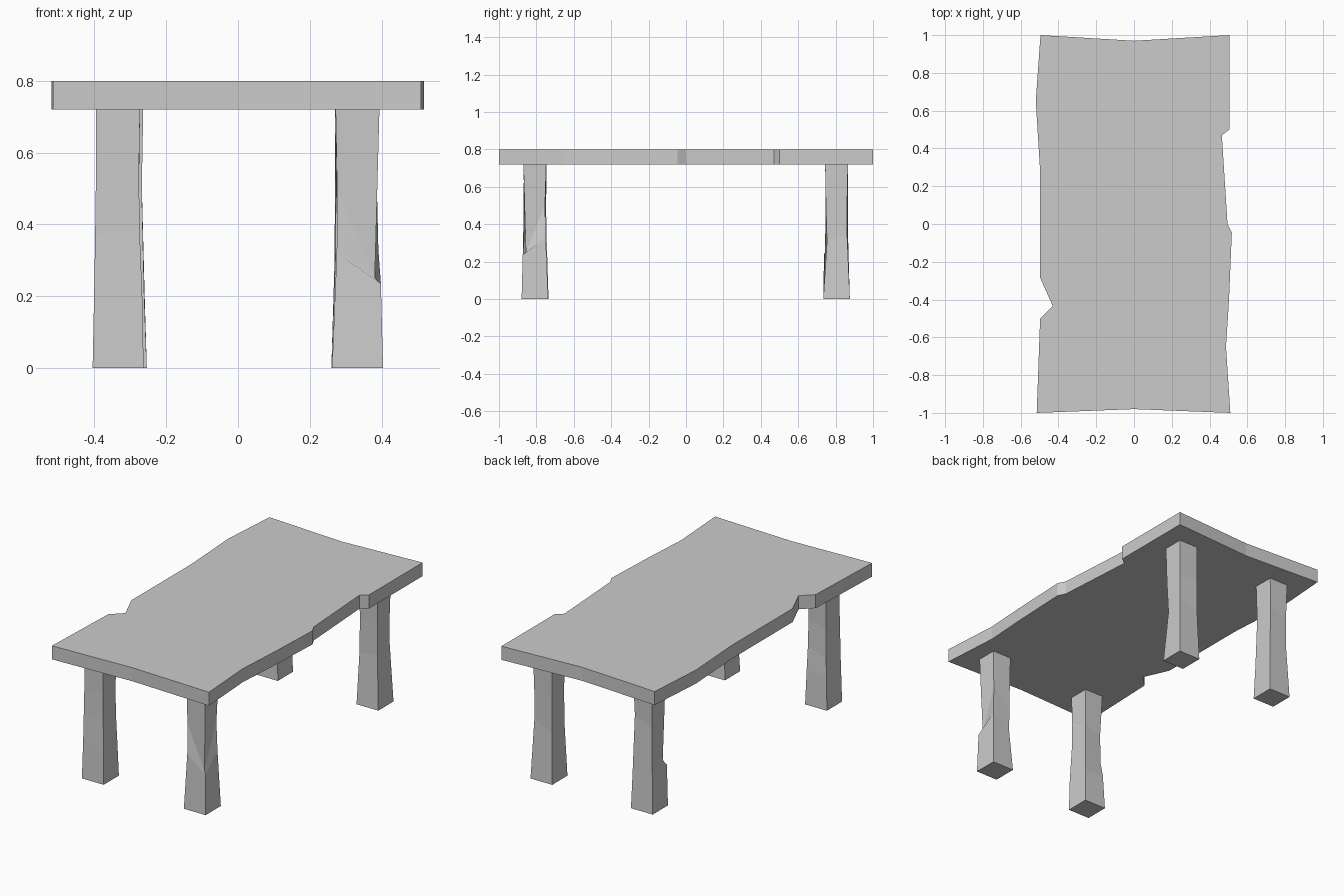
import bpy, bmesh

if "Cube" in bpy.data.objects:
    bpy.data.objects.remove(bpy.data.objects["Cube"])

TOP_Z, UNDER_Z = 0.80, 0.72
CORNERS = [(-1, -1), (1, -1), (1, 1), (-1, 1)]


def finish(bm, name):
    bmesh.ops.recalc_face_normals(bm, faces=bm.faces)
    mesh = bpy.data.meshes.new(name)
    bm.to_mesh(mesh)
    bm.free()
    obj = bpy.data.objects.new(name, mesh)
    bpy.context.collection.objects.link(obj)
    return obj


def slab(name, outline, z0, z1):
    """Extrude a plan outline upwards."""
    bm = bmesh.new()
    face = bm.faces.new([bm.verts.new((x, y, z0)) for x, y in outline])
    ext = bmesh.ops.extrude_face_region(bm, geom=[face], use_keep_orig=True)
    for v in ext["geom"]:
        if isinstance(v, bmesh.types.BMVert):
            v.co.z = z1
    return finish(bm, name)


def leg(name, cx, cy, kinks):
    """Square post; every corner edge follows its own (height, half width) kinks."""
    bm = bmesh.new()
    cols = []
    for (sx, sy), col in zip(CORNERS, kinks):
        profile = [(0, 0.071)] + col + [(UNDER_Z, 0.061)]
        cols.append([bm.verts.new((cx + sx * h, cy + sy * h, z)) for z, h in profile])
    for i in range(4):
        a, b = cols[i], cols[(i + 1) % 4]
        for k in range(len(a) - 1):
            bm.faces.new((a[k], b[k], b[k + 1], a[k + 1]))
    bm.faces.new([c[0] for c in cols])
    bm.faces.new([c[-1] for c in cols])
    return finish(bm, name)


# Rough-edged table top
slab("table_top", [
    (-0.495, 1.0), (0, 0.97), (0.505, 1.0), (0.505, 0.50), (0.465, 0.47),
    (0.495, 0.0), (0.518, -0.045), (0.503, -0.40), (0.487, -0.65), (0.51, -1.0),
    (0, -0.98), (-0.515, -1.0), (-0.497, -0.50), (-0.43, -0.435),
    (-0.497, -0.285), (-0.497, 0.28), (-0.52, 0.65)], UNDER_Z, TOP_Z)

# Hewn legs, each chipped differently
leg("front_left_leg", -0.334, -0.806, [
    [(0.24, 0.066), (0.37, 0.064), (0.51, 0.062)],
    [(0.18, 0.068), (0.385, 0.060), (0.545, 0.058)],
    [(0.20, 0.065), (0.35, 0.060), (0.50, 0.058)],
    [(0.21, 0.063), (0.29, 0.054), (0.47, 0.052)]])
leg("front_right_leg", 0.333, -0.808, [
    [(0.32, 0.058), (0.50, 0.057)],
    [(0.235, 0.065), (0.25, 0.048)],
    [(0.33, 0.058), (0.50, 0.054)],
    [(0.25, 0.056), (0.40, 0.057)]])
leg("back_right_leg", 0.331, 0.805, [
    [(0.30, 0.060), (0.50, 0.058)],
    [(0.31, 0.051), (0.50, 0.057)],
    [(0.35, 0.056), (0.50, 0.056)],
    [(0.30, 0.062), (0.50, 0.061)]])
leg("back_left_leg", -0.325, 0.805, [
    [(0.24, 0.067), (0.27, 0.051)],
    [(0.20, 0.064), (0.50, 0.057)],
    [(0.20, 0.065), (0.55, 0.056)],
    [(0.30, 0.058), (0.50, 0.057)]])
